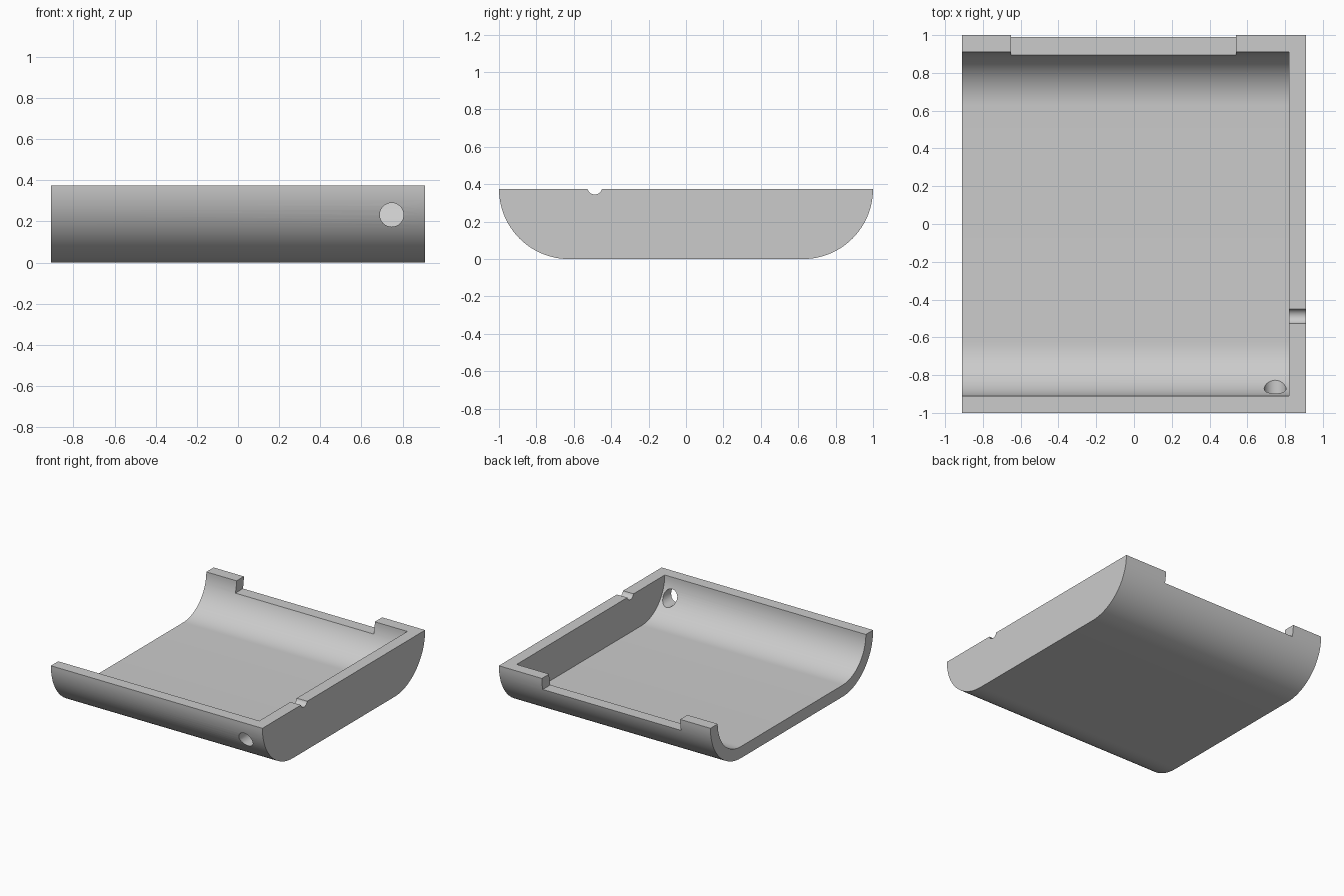
import bpy, bmesh, math
from mathutils import Matrix

cube = bpy.data.objects.get("Cube")
if cube:
    bpy.data.objects.remove(cube, do_unlink=True)

HALF_X, CORNER_Y, TOP = 0.91, 0.625, 0.375
OUTER, WALL = 0.375, 0.09

grey = bpy.data.materials.new("plain grey")
grey.use_nodes = True
colour = (0.6, 0.6, 0.6, 1)
grey.diffuse_color = colour
grey.node_tree.nodes["Principled BSDF"].inputs["Base Color"].default_value = colour


def finish(name, bm):
    bmesh.ops.recalc_face_normals(bm, faces=bm.faces)
    mesh = bpy.data.meshes.new(name)
    bm.to_mesh(mesh)
    bm.free()
    mesh.materials.append(grey)
    obj = bpy.data.objects.new(name, mesh)
    bpy.context.collection.objects.link(obj)
    return obj


def trough(name, radius, x0, x1, rise=0.0, steps=24):
    """Rounded-bottom profile in the YZ plane, extruded along x."""
    arc = [math.pi / 2 * i / steps for i in range(steps + 1)]
    right = [(CORNER_Y + radius * math.cos(a), TOP - radius * math.sin(a)) for a in arc]
    if rise:
        right.insert(0, (CORNER_Y + radius, TOP + rise))
    points = right + [(-y, z) for y, z in reversed(right)]
    bm = bmesh.new()
    face = bm.faces.new([bm.verts.new((x0, y, z)) for y, z in points])
    new = bmesh.ops.extrude_face_region(bm, geom=[face])["geom"]
    bmesh.ops.translate(bm, vec=(x1 - x0, 0, 0),
                        verts=[v for v in new if isinstance(v, bmesh.types.BMVert)])
    return finish(name, bm)


def cylinder(name, centre, radius, length, axis):
    bm = bmesh.new()
    turn = Matrix.Rotation(math.pi / 2, 4, axis)
    bmesh.ops.create_cone(bm, cap_ends=True, segments=32, radius1=radius, radius2=radius,
                          depth=length, matrix=Matrix.Translation(centre) @ turn)
    return finish(name, bm)


def box(name, low, high):
    bm = bmesh.new()
    bmesh.ops.create_cube(bm, size=1)
    for v in bm.verts:
        v.co = [high[i] if v.co[i] > 0 else low[i] for i in range(3)]
    return finish(name, bm)


# Half shell with one closed end
shell = trough("half_shell", OUTER, -HALF_X, HALF_X)

# Cavity, rear rim recess, front cable hole and end wall groove
cutters = [
    trough("cavity_cutter", OUTER - WALL, -HALF_X - 0.1, HALF_X - WALL, rise=0.1),
    box("rear_recess_cutter", (-0.65, 0.8, TOP - 0.09), (0.54, 1.1, 0.5)),
    cylinder("front_hole_cutter", (0.747, -0.9, 0.232), 0.058, 0.4, 'X'),
    cylinder("end_groove_cutter", (0.87, -0.488, 0.385), 0.04, 0.3, 'Y'),
]
for cutter in cutters:
    cut = shell.modifiers.new(cutter.name, 'BOOLEAN')
    cut.operation = 'DIFFERENCE'
    cut.solver = 'EXACT'
    cut.object = cutter

# Bake the cuts, then drop the cutters
bpy.context.view_layer.update()
result = bpy.data.meshes.new_from_object(
    shell.evaluated_get(bpy.context.evaluated_depsgraph_get()))
shell.modifiers.clear()
shell.data = result
result.materials.clear()
result.materials.append(grey)
for poly in result.polygons:
    poly.material_index = 0
for cutter in cutters:
    bpy.data.objects.remove(cutter, do_unlink=True)

# Smooth curves with crisp rims
bpy.ops.object.select_all(action='DESELECT')
shell.select_set(True)
bpy.context.view_layer.objects.active = shell
bpy.ops.object.shade_smooth_by_angle(angle=math.radians(30))
